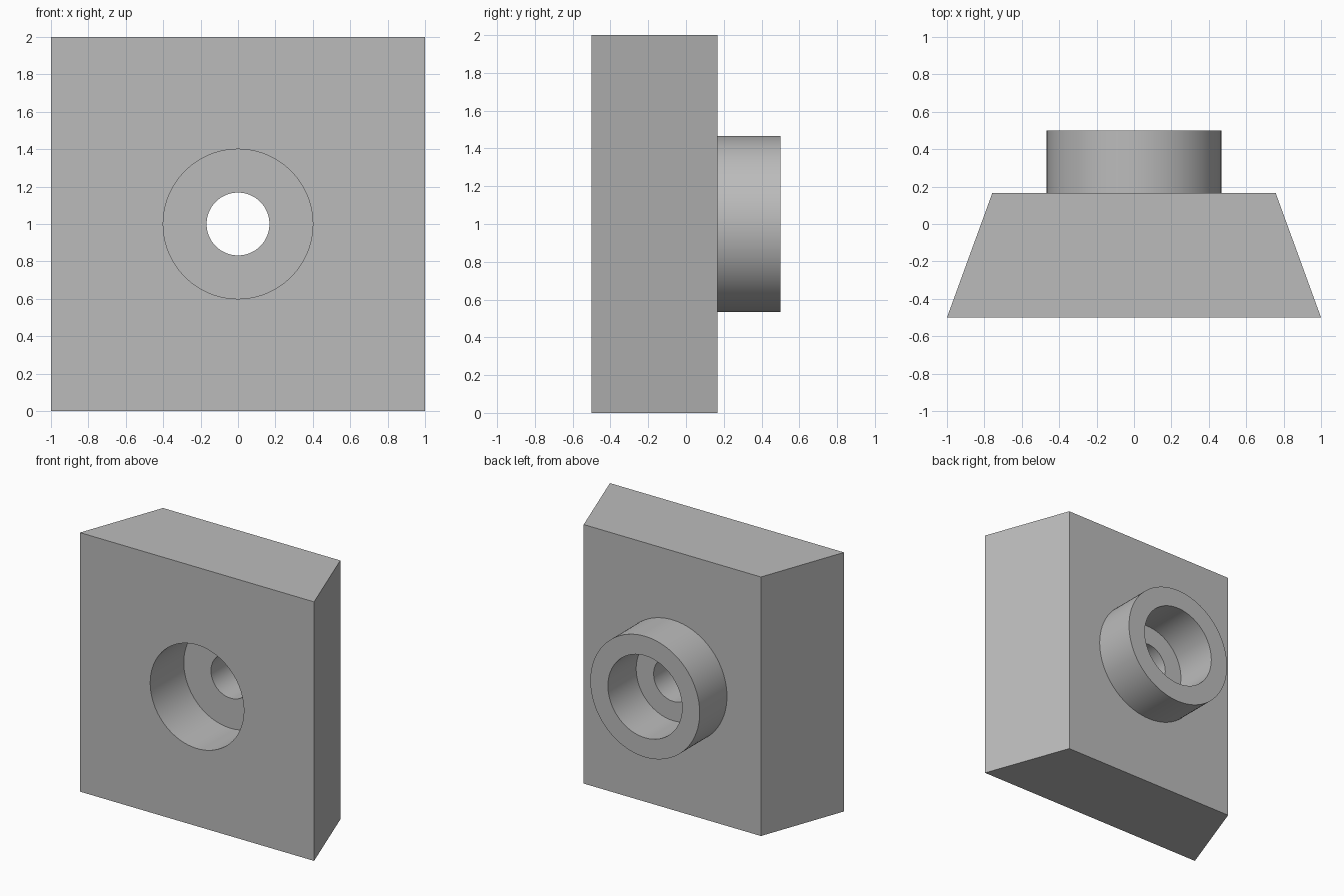
import bpy, bmesh, math

cube = bpy.data.objects.get("Cube")
if cube:
    bpy.data.objects.remove(cube, do_unlink=True)

MID_Z = 1.0
FRONT, BACK, END = -0.5, 0.167, 0.5

grey = bpy.data.materials.new("plain grey")
grey.use_nodes = True
colour = (0.5, 0.5, 0.5, 1)
grey.diffuse_color = colour
grey.node_tree.nodes["Principled BSDF"].inputs["Base Color"].default_value = colour


def cylinder(name, radius, y0, y1):
    """Cylinder along y, centred on the block."""
    bpy.ops.mesh.primitive_cylinder_add(
        vertices=96, radius=radius, depth=y1 - y0,
        location=(0, (y0 + y1) / 2, MID_Z), rotation=(math.pi / 2, 0, 0))
    obj = bpy.context.object
    obj.name = name
    return obj


def combine(target, other, operation):
    """Apply a boolean and remove the helper."""
    mod = target.modifiers.new(operation, "BOOLEAN")
    mod.operation = operation
    mod.solver = "EXACT"
    mod.object = other
    bpy.context.view_layer.objects.active = target
    bpy.ops.object.modifier_apply(modifier=mod.name)
    bpy.data.objects.remove(other, do_unlink=True)


# Block: trapezoid plan extruded upwards
bm = bmesh.new()
plan = [(-1, FRONT), (1, FRONT), (0.757, BACK), (-0.757, BACK)]
base = bm.faces.new([bm.verts.new((x, y, 0)) for x, y in plan])
top = bmesh.ops.extrude_face_region(bm, geom=[base])["geom"]
bmesh.ops.translate(bm, vec=(0, 0, 2),
                    verts=[v for v in top if isinstance(v, bmesh.types.BMVert)])
bmesh.ops.recalc_face_normals(bm, faces=bm.faces)
mesh = bpy.data.meshes.new("block")
bm.to_mesh(mesh)
bm.free()
block = bpy.data.objects.new("block_with_boss", mesh)
bpy.context.collection.objects.link(block)

# Round boss on the back
combine(block, cylinder("boss", 0.467, BACK - 0.1, END), "UNION")

# Front recess, back recess and the hole joining them
combine(block, cylinder("front_recess", 0.4, FRONT - 0.1, FRONT + 0.41), "DIFFERENCE")
combine(block, cylinder("back_recess", 0.317, END - 0.345, END + 0.1), "DIFFERENCE")
combine(block, cylinder("through_hole", 0.168, FRONT - 0.1, END + 0.1), "DIFFERENCE")

block.data.materials.clear()
block.data.materials.append(grey)
for face in block.data.polygons:
    face.material_index = 0

bpy.ops.object.select_all(action="DESELECT")
block.select_set(True)
bpy.context.view_layer.objects.active = block
bpy.ops.object.shade_smooth_by_angle(angle=math.radians(30))
